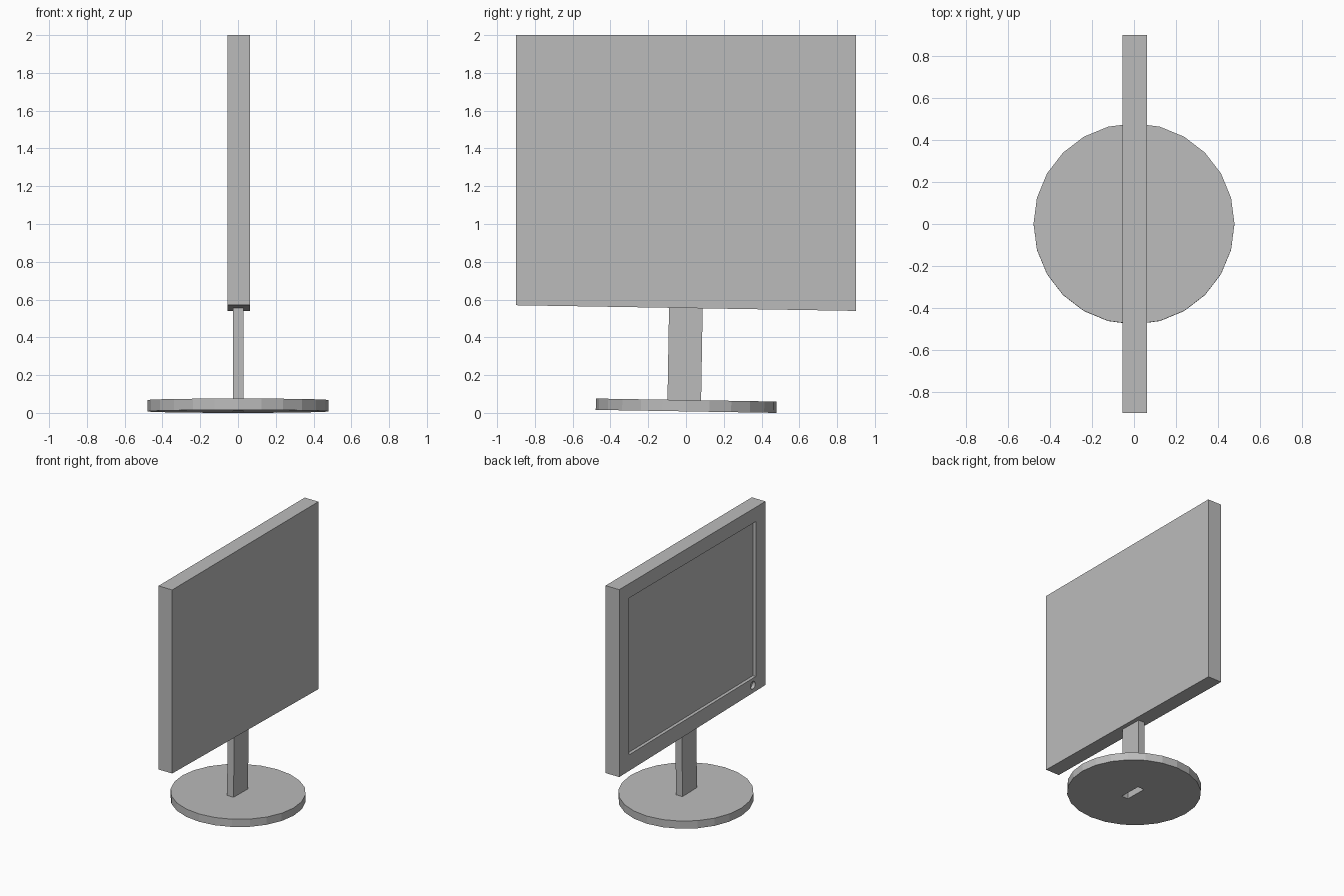
import bpy, bmesh, math
from mathutils import Matrix

if "Cube" in bpy.data.objects:
    bpy.data.objects.remove(bpy.data.objects["Cube"])

grey = bpy.data.materials.new("plain grey")
grey.diffuse_color = (0.5, 0.5, 0.5, 1)
grey.use_nodes = True
grey.node_tree.nodes["Principled BSDF"].inputs["Base Color"].default_value = grey.diffuse_color


def prism(name, outline, axis, lo, hi, caps=True):
    """Extrude a flat outline along x (outline in y,z) or z (outline in x,y)."""
    def place(p, t):
        return (t, p[0], p[1]) if axis == "x" else (p[0], p[1], t)
    bm = bmesh.new()
    a = [bm.verts.new(place(p, lo)) for p in outline]
    b = [bm.verts.new(place(p, hi)) for p in outline]
    n = len(outline)
    for i in range(n):
        j = (i + 1) % n
        bm.faces.new((a[i], a[j], b[j], b[i]))
    if caps:
        bm.faces.new(a[::-1])
        bm.faces.new(b)
    mesh = bpy.data.meshes.new(name)
    bm.to_mesh(mesh)
    bm.free()
    mesh.materials.append(grey)
    obj = bpy.data.objects.new(name, mesh)
    bpy.context.collection.objects.link(obj)
    return obj


def cut(target, cutter):
    """Subtract the cutter from the target and remove it."""
    mod = target.modifiers.new("cut", "BOOLEAN")
    mod.operation = "DIFFERENCE"
    mod.solver = "EXACT"
    mod.object = cutter
    deps = bpy.context.evaluated_depsgraph_get()
    mesh = bpy.data.meshes.new_from_object(target.evaluated_get(deps))
    target.modifiers.clear()
    target.data = mesh
    bpy.data.objects.remove(cutter)


def circle(r, n, cx=0, cy=0):
    return [(cx + r * math.cos(math.tau * i / n),
             cy + r * math.sin(math.tau * i / n)) for i in range(n)]


def rect(x0, x1, y0, y1):
    return [(x0, y0), (x1, y0), (x1, y1), (x0, y1)]


# Monitor case: flat slab whose lower edge slopes slightly, screen towards -x
case = prism("monitor_case", [(-0.9, 0.57), (0.9, 0.54), (0.9, 2.0), (-0.9, 2.0)],
             "x", -0.055, 0.063)

# Sunken screen and round button recess
cut(case, prism("screen_cutter",
                [(-0.78, 0.682), (0.78, 0.667), (0.78, 1.888), (-0.78, 1.888)],
                "x", -0.2, -0.03))
cut(case, prism("button_cutter", circle(0.03, 12, -0.745, 0.627), "x", -0.2, -0.03))

# Round foot with a slot for the neck
slot = rect(-0.026, 0.03, -0.099, 0.079)
base = prism("base", circle(0.478, 24), "z", 0, 0.06)
cut(base, prism("slot_cutter", slot, "z", -0.1, 0.2))

# Hollow neck rising from the slot into the case
neck = prism("neck", slot, "z", 0.06, 0.555, caps=False)

# Foot and neck lean slightly together
tilt = Matrix.Translation((0, 0, 0.008)) @ Matrix.Rotation(-0.0167, 4, "X")
for obj in (base, neck):
    obj.data.transform(tilt)
